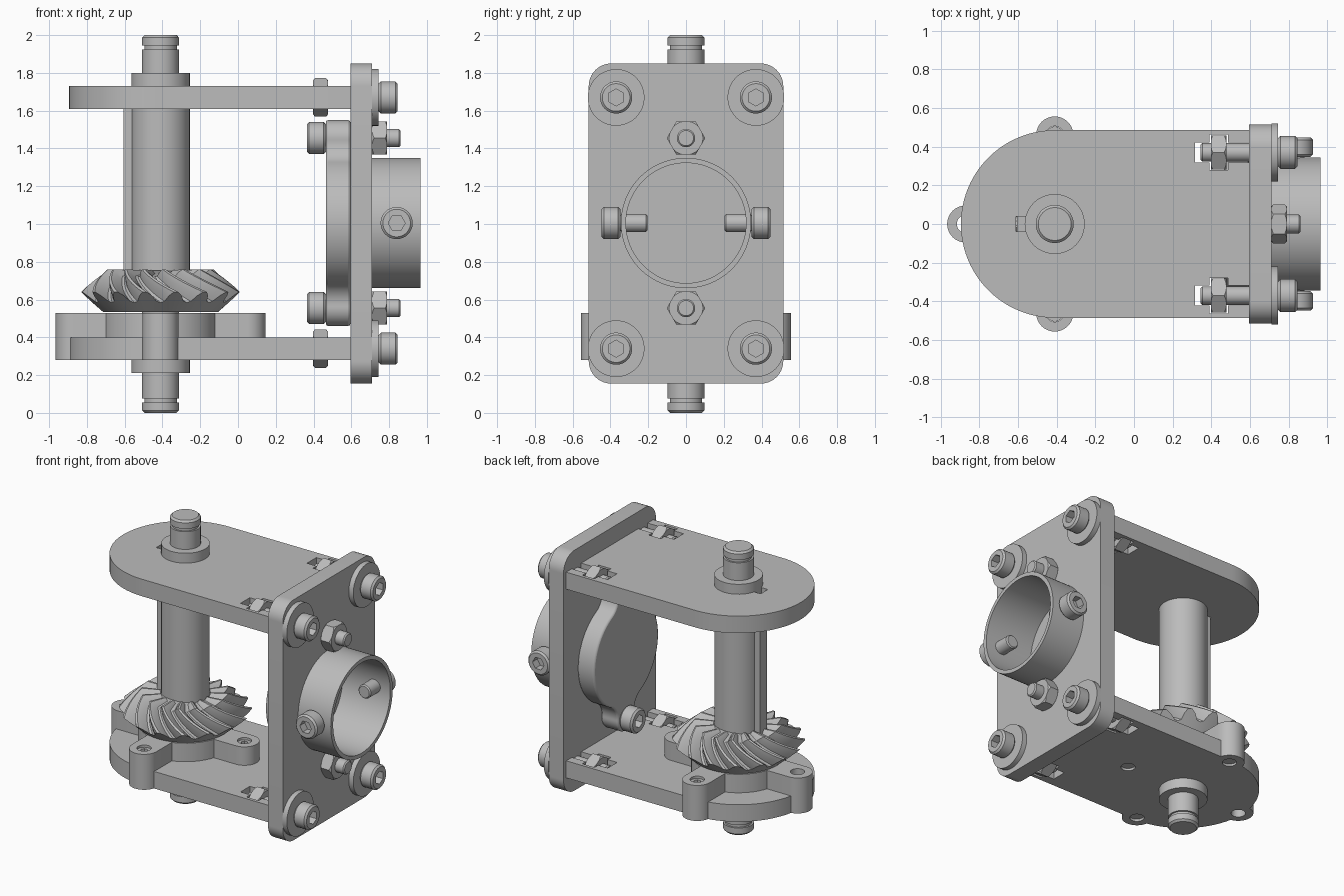
import bpy, bmesh
from math import sin, cos, pi, radians, atan2, sqrt
from mathutils import Vector, Matrix

if "Cube" in bpy.data.objects:
    bpy.data.objects.remove(bpy.data.objects["Cube"], do_unlink=True)

GREY = (0.5, 0.5, 0.5, 1)
steel = bpy.data.materials.new("plain grey")
steel.use_nodes = True
steel.diffuse_color = GREY
steel.node_tree.nodes["Principled BSDF"].inputs["Base Color"].default_value = GREY

SHAFT_X = -0.41
X, Y, Z = Vector((1, 0, 0)), Vector((0, 1, 0)), Vector((0, 0, 1))


def loft(name, rings, at=(0, 0, 0), axis=Z, bore=False):
    """Skin a stack of equal rings; cap the ends, or wrap round for a hollow part."""
    bm = bmesh.new()
    loops = [[bm.verts.new(p) for p in ring] for ring in rings]
    pairs = list(zip(loops, loops[1:]))
    if bore:
        pairs.append((loops[-1], loops[0]))
    else:
        bm.faces.new(loops[0])
        bm.faces.new(loops[-1])
    n = len(loops[0])
    for a, b in pairs:
        for i in range(n):
            j = (i + 1) % n
            bm.faces.new((a[i], a[j], b[j], b[i]))
    turn = Z.rotation_difference(axis).to_matrix().to_4x4()
    bm.transform(Matrix.Translation(at) @ turn)
    bmesh.ops.recalc_face_normals(bm, faces=bm.faces)
    mesh = bpy.data.meshes.new(name)
    bm.to_mesh(mesh)
    bm.free()
    mesh.materials.append(steel)
    obj = bpy.data.objects.new(name, mesh)
    bpy.context.collection.objects.link(obj)
    return obj


def circle(r, h=0, segs=64, turn=0):
    return [(r * cos(turn + 2 * pi * i / segs), r * sin(turn + 2 * pi * i / segs), h) for i in range(segs)]


def lathe(name, profile, at=(0, 0, 0), axis=Z, segs=64, bore=False):
    return loft(name, [circle(r, h, segs) for r, h in profile], at, axis, bore)


def rod(name, r, length, at, axis=Z, chamfer=0.0, segs=48):
    c = chamfer
    profile = [(r, 0), (r, length)] if not c else [(r - c, 0), (r, c), (r, length - c), (r - c, length)]
    return lathe(name, profile, at, axis, segs)


def prism(name, outline, length, at=(0, 0, 0), axis=Z):
    return loft(name, [[(p[0], p[1], h) for p in outline] for h in (0, length)], at, axis)


def box(name, x0, x1, y0, y1, z0, z1):
    return prism(name, [(x0, y0), (x1, y0), (x1, y1), (x0, y1)], z1 - z0, (0, 0, z0))


def arc(cx, cy, r, a, b, n=16):
    return [(cx + r * cos(radians(a + (b - a) * i / n)), cy + r * sin(radians(a + (b - a) * i / n)))
            for i in range(n + 1)]


def combine(obj, tool, op="DIFFERENCE"):
    mod = obj.modifiers.new("combine", "BOOLEAN")
    mod.operation, mod.object = op, tool
    bpy.context.view_layer.objects.active = obj
    bpy.ops.object.modifier_apply(modifier=mod.name)
    bpy.data.objects.remove(tool, do_unlink=True)
    return obj


def cap_screw(name, at, axis, shank):
    """Socket head standing along axis from its seat, with a shank behind."""
    at = Vector(at)
    head = rod(name + "_head", 0.085, 0.1, at, axis, 0.012)
    combine(head, prism("socket", circle(0.045, 0, 6), 0.1, at + axis * 0.045, axis))
    rod(name + "_shank", 0.048, shank, at - axis * shank, axis, 0.008)


def hex_nut(name, at, turn):
    nut = prism(name, circle(0.102, 0, 6, turn), 0.08, at, X)
    rounding = lathe("rounding", [(0.088, -0.001), (0.106, 0.014), (0.106, 0.066), (0.088, 0.081)], at, X)
    combine(nut, rounding, "INTERSECT")


# Shaft with retaining grooves, sleeve with key, lower collar
lathe("shaft", [(0.085, 0), (0.098, 0.013), (0.098, 0.055), (0.086, 0.055), (0.086, 0.075), (0.098, 0.075),
                (0.098, 1.925), (0.086, 1.925), (0.086, 1.945), (0.098, 1.945), (0.098, 1.987), (0.085, 2)],
      (SHAFT_X, 0, 0))
rod("sleeve", 0.155, 1.08, (SHAFT_X, 0, 0.72))
rod("lower_collar", 0.155, 0.2, (SHAFT_X, 0, 0.21))
box("sleeve_key", -0.605, -0.5, -0.038, 0.038, 0.72, 1.65)

# Spiral bevel gear
TEETH, STEPS = 16, 8
tooth = (0, 0.1, 0.65, 1, 1, 0.65, 0.1)
count = TEETH * len(tooth)


def gear_ring(tip, root, twist):
    ring = []
    for i in range(count):
        k = tooth[i % len(tooth)]
        r, z = (root[c] + (tip[c] - root[c]) * k for c in (0, 1))
        a = 2 * pi * i / count + twist
        ring.append((r * cos(a), r * sin(a), z))
    return ring


gear_rings = [gear_ring((0.305, 0.535), (0.305, 0.535), 0)]
for s in range(STEPS + 1):
    t = s / STEPS
    gear_rings.append(gear_ring((0.425 - 0.145 * t, 0.64 + 0.12 * t),
                                (0.362 - 0.122 * t, 0.585 + 0.135 * t), -radians(30) * t))
gear_rings.append(gear_ring((0.16, 0.755), (0.16, 0.735), -radians(30)))
loft("bevel_gear", gear_rings, (SHAFT_X, 0, 0))

# Support plates with slots for captive nuts
stadium = arc(SHAFT_X, 0, 0.485, 90, 270, 48) + [(0.595, -0.485), (0.595, 0.485)]
plates = []
for name, z in (("lower_plate", 0.28), ("upper_plate", 1.61)):
    plate = prism(name, stadium, 0.12, (0, 0, z))
    for y in (-0.37, 0.37):
        combine(plate, box("bolt_slot", 0.315, 0.65, y - 0.052, y + 0.052, z - 0.1, z + 0.2))
        combine(plate, box("nut_slot", 0.39, 0.485, y - 0.092, y + 0.092, z - 0.1, z + 0.2))
    plates.append(plate)
lower_plate, upper_plate = plates
combine(upper_plate, box("key_slot", -0.61, -0.5, -0.04, 0.04, 1.5, 1.8))

# Bearing carrier: hub with four lugs, three of them continued by the lower plate
carrier = rod("bearing_carrier", 0.305, 0.13, (SHAFT_X, 0, 0.40))
for i in range(4):
    d = Vector((cos(i * pi / 2), sin(i * pi / 2), 0))
    lug = Vector((SHAFT_X, 0, 0)) + d * 0.46
    outline = arc(0.46, 0, 0.096, -90, 90, 24) + [(0.05, 0.096), (0.05, -0.096)]
    arm = prism("arm", [(SHAFT_X + d.x * u - d.y * v, d.y * u + d.x * v) for u, v in outline], 0.13, (0, 0, 0.40))
    combine(carrier, arm, "UNION")
    if i:
        combine(lower_plate, rod("lug", 0.096, 0.12, lug + Z * 0.28), "UNION")
    for part in (carrier, lower_plate):
        combine(part, rod("lug_hole", 0.046, 0.5, lug + Z * 0.15, segs=32))
    if i != 2:
        screw = rod("lug_screw", 0.044, 0.22, lug + Z * 0.295, segs=32)
        combine(screw, prism("socket", circle(0.024, 0, 6), 0.1, lug + Z * 0.48))

# End plate with rounded corners
c, w, h = 0.12, 0.515, 0.8475
corners = (arc(h - c, w - c, c, 0, 90) + arc(c - h, w - c, c, 90, 180)
           + arc(c - h, c - w, c, 180, 270) + arc(h - c, c - w, c, 270, 360))
end_plate = prism("end_plate", corners, 0.115, (0.595, 0, 1.0025), X)
combine(end_plate, rod("pipe_hole", 0.34, 0.4, (0.5, 0, 1.005), X, segs=64))

# Corner bolts with washers and captive nuts
for z in (0.34, 1.67):
    for y in (-0.37, 0.37):
        rod("corner_washer", 0.15, 0.035, (0.71, y, z), X)
        cap_screw("corner_bolt", (0.745, y, z), X, 0.4)
        hex_nut("captive_nut", (0.397, y, z), 0)

# Inner flange: round body blended into an ear above and below
body, ear, reach, fillet = 0.36, 0.095, 0.45, 0.12
fv = ((body + fillet) ** 2 - (ear + fillet) ** 2 + reach ** 2) / (2 * reach)
fu = sqrt((body + fillet) ** 2 - fv ** 2)
a_body = atan2(fv, fu) * 180 / pi
a_ear = atan2(fv - reach, fu) * 180 / pi
quarter = (arc(0, 0, body, 0, a_body) + arc(fu, fv, fillet, a_body + 180, a_ear + 180)[1:]
           + arc(0, reach, ear, a_ear, 90)[1:])
half = quarter + [(-u, v) for u, v in quarter[-2::-1]]
full = half + [(-u, -v) for u, v in half[1:-1]]
flange = prism("inner_flange", [(v, u) for u, v in full], 0.13, (0.465, 0, 1.005), X)
bevel = flange.modifiers.new("edge", "BEVEL")
bevel.width, bevel.segments, bevel.limit_method = 0.012, 2, "ANGLE"
for z in (1.005 - reach, 1.005 + reach):
    cap_screw("flange_bolt", (0.465, 0, z), -X, 0.395)
    hex_nut("flange_nut", (0.71, 0, z), pi / 6)

# Pipe socket with two clamping screws
pipe = lathe("pipe_socket", [(0.345, 0), (0.345, 0.385), (0.318, 0.385), (0.318, 0)],
             (0.58, 0, 1.005), X, 96, bore=True)
for side in (-1, 1):
    cap_screw("clamp_screw", (0.84, side * 0.347, 1.005), Y * side, 0.142)

# Smooth round faces, keep edges sharp
bpy.ops.object.select_all(action="DESELECT")
for obj in bpy.context.collection.objects:
    if obj.type == "MESH" and steel.name in obj.data.materials:
        obj.select_set(True)
        bpy.context.view_layer.objects.active = obj
bpy.ops.object.shade_smooth_by_angle(angle=radians(30))
